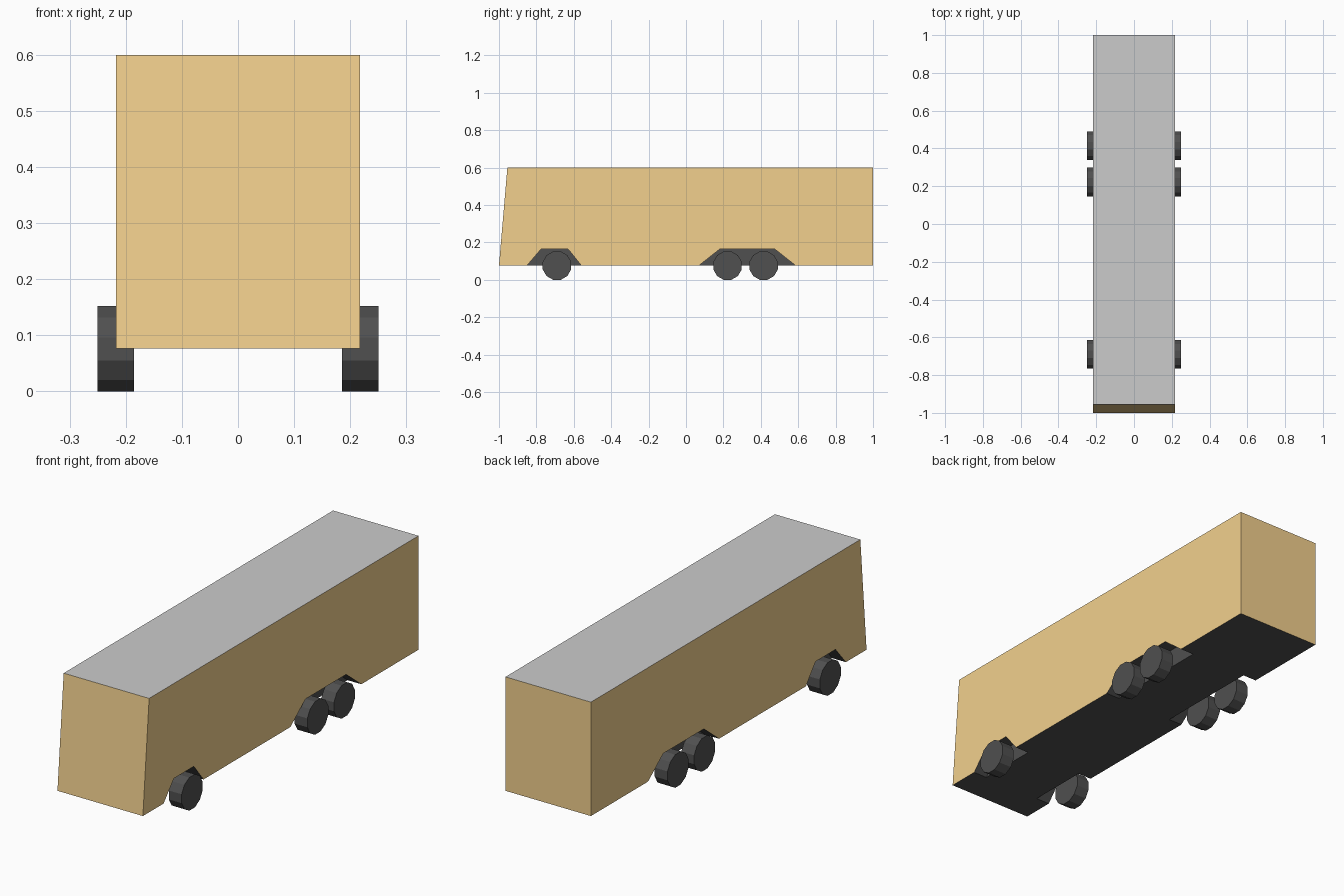
import bpy, bmesh
from math import pi, cos
from mathutils import Matrix

if "Cube" in bpy.data.objects:
    bpy.data.objects.remove(bpy.data.objects["Cube"])

HALF_W, FLOOR, ROOF = 0.217, 0.077, 0.6
WELL_X, WELL_TOP = 0.147, 0.164
WHEEL_R, WHEEL_IN, WHEEL_OUT = 0.076, 0.185, 0.25


def material(name, rgb):
    m = bpy.data.materials.new(name)
    m.diffuse_color = (*rgb, 1)
    m.use_nodes = True
    m.node_tree.nodes["Principled BSDF"].inputs["Base Color"].default_value = m.diffuse_color
    return m


def add_object(name, bm, mats=()):
    bmesh.ops.recalc_face_normals(bm, faces=bm.faces)
    me = bpy.data.meshes.new(name)
    bm.to_mesh(me)
    bm.free()
    for m in mats:
        me.materials.append(m)
    ob = bpy.data.objects.new(name, me)
    bpy.context.collection.objects.link(ob)
    return ob


def prism(name, profile, x0, x1):
    """Extrude a (y, z) side profile from x0 to x1."""
    bm = bmesh.new()
    face = bm.faces.new([bm.verts.new((x0, y, z)) for y, z in profile])
    ext = bmesh.ops.extrude_face_region(bm, geom=[face])
    verts = [v for v in ext["geom"] if isinstance(v, bmesh.types.BMVert)]
    bmesh.ops.translate(bm, verts=verts, vec=(x1 - x0, 0, 0))
    return add_object(name, bm)


orange = material("orange_paint", (0.89, 0.63, 0.27))
black = material("black_rubber", (0.08, 0.08, 0.08))
grey = material("roof_grey", (0.7, 0.7, 0.7))

# Trailer body with a raked front
body = prism("trailer_body", [(-1, FLOOR), (1, FLOOR), (1, ROOF), (-0.955, ROOF)],
             -HALF_W, HALF_W)

# Wheel wells cut into both sides
wells = [(-0.85, -0.775, -0.63, -0.56), (0.07, 0.18, 0.475, 0.585)]
for y0, y1, y2, y3 in wells:
    s0, s3 = (y1 - y0) / (WELL_TOP - FLOOR) * 0.05, (y3 - y2) / (WELL_TOP - FLOOR) * 0.05
    profile = [(y0 - s0, FLOOR - 0.05), (y3 + s3, FLOOR - 0.05), (y2, WELL_TOP), (y1, WELL_TOP)]
    for side in (-1, 1):
        cutter = prism("well_cutter", profile, side * WELL_X, side * 0.3)
        mod = body.modifiers.new("well", "BOOLEAN")
        mod.operation, mod.solver, mod.object = "DIFFERENCE", "EXACT", cutter
        bpy.context.view_layer.objects.active = body
        bpy.ops.object.modifier_apply(modifier=mod.name)
        bpy.data.objects.remove(cutter)

# Paint: orange walls, grey roof, black underside and wells
body.data.materials.clear()
for m in (orange, grey, black):
    body.data.materials.append(m)
for p in body.data.polygons:
    c, n = p.center, p.normal
    if n.z > 0.9:
        p.material_index = 1
    elif abs(c.x) > HALF_W - 0.01 or (abs(c.y) > 0.95 and abs(n.y) > 0.9):
        p.material_index = 0
    else:
        p.material_index = 2

# Twelve-sided wheels, resting on a flat facet
for name, y in (("front", -0.69), ("middle", 0.222), ("rear", 0.415)):
    for label, side in (("left", -1), ("right", 1)):
        bm = bmesh.new()
        place = (Matrix.Translation((side * (WHEEL_IN + WHEEL_OUT) / 2, y, WHEEL_R))
                 @ Matrix.Rotation(pi / 2, 4, "Y") @ Matrix.Rotation(pi / 12, 4, "Z"))
        r = WHEEL_R / cos(pi / 12)
        bmesh.ops.create_cone(bm, cap_ends=True, segments=12, radius1=r, radius2=r,
                              depth=WHEEL_OUT - WHEEL_IN, matrix=place)
        add_object(f"{name}_{label}_wheel", bm, [black])
